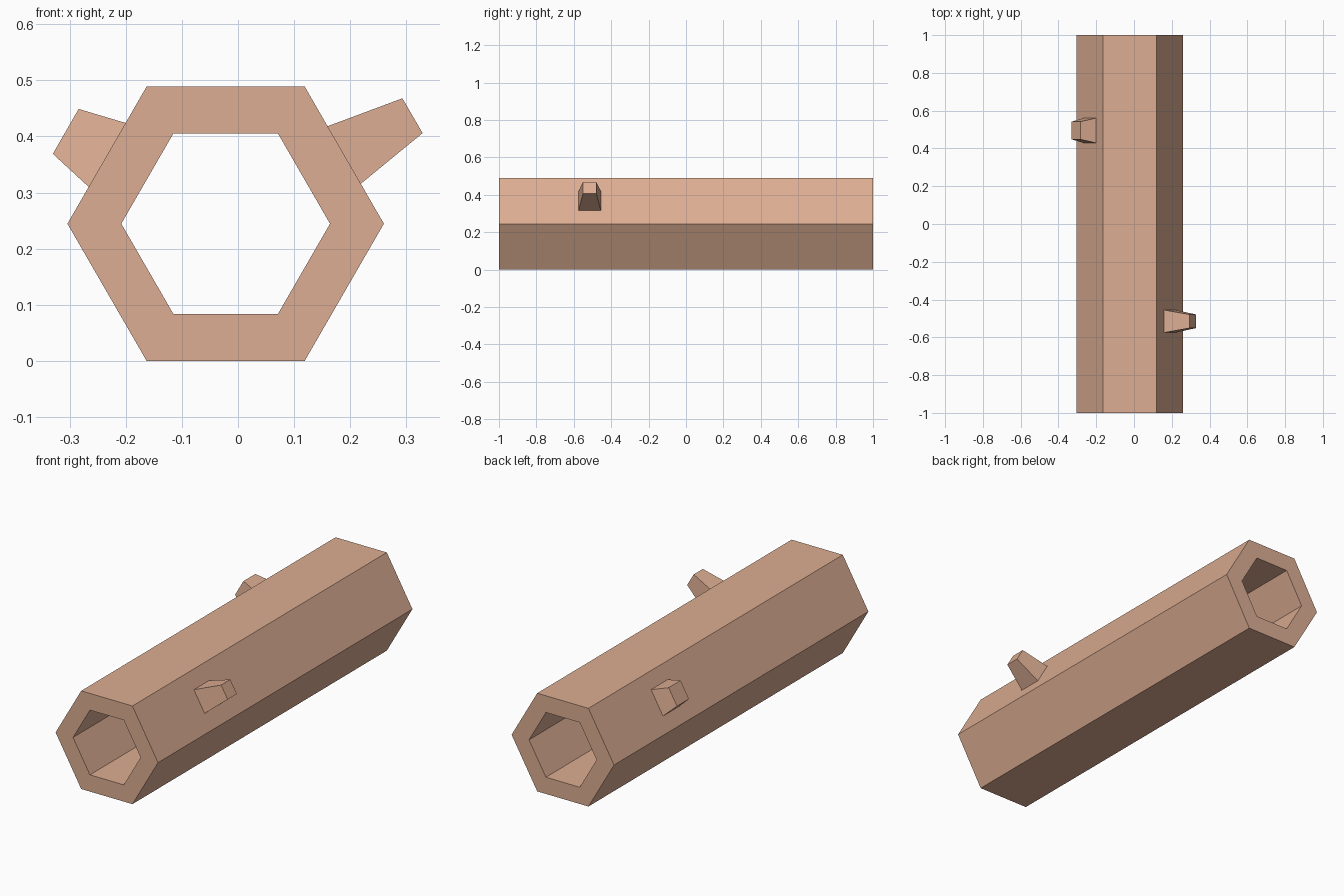
import bpy, bmesh, math

if "Cube" in bpy.data.objects:
    bpy.data.objects.remove(bpy.data.objects["Cube"])

wood = bpy.data.materials.new("tan wood")
wood.diffuse_color = (0.72, 0.42, 0.29, 1)
wood.use_nodes = True
wood.node_tree.nodes["Principled BSDF"].inputs["Base Color"].default_value = wood.diffuse_color

CX, CZ = -0.022, 0.2445


def make(name, bm):
    bmesh.ops.recalc_face_normals(bm, faces=bm.faces)
    mesh = bpy.data.meshes.new(name)
    bm.to_mesh(mesh)
    bm.free()
    mesh.materials.append(wood)
    obj = bpy.data.objects.new(name, mesh)
    bpy.context.collection.objects.link(obj)


# Hollow six-sided log, open at both ends
bm = bmesh.new()


def hex_ring(r, y):
    return [bm.verts.new((CX + r * math.cos(i * math.pi / 3), y,
                          CZ + r * math.sin(i * math.pi / 3))) for i in range(6)]


loops = [hex_ring(0.282, -1), hex_ring(0.282, 1), hex_ring(0.186, 1), hex_ring(0.186, -1)]
for k in range(4):
    a, b = loops[k], loops[(k + 1) % 4]
    for i in range(6):
        j = (i + 1) % 6
        bm.faces.new((a[i], a[j], b[j], b[i]))
make("hollow_log", bm)


# Tapered branch stubs: (upper, lower) points in x/z and half width, at base and tip
def stub(name, y, base, base_w, tip, tip_w):
    bm = bmesh.new()
    ends = []
    for (up, low), w in ((base, base_w), (tip, tip_w)):
        ends.append([bm.verts.new((p[0], y + s * w, p[1]))
                     for p, s in ((up, -1), (up, 1), (low, 1), (low, -1))])
    for ring in ends:
        bm.faces.new(ring)
    for i in range(4):
        j = (i + 1) % 4
        bm.faces.new((ends[0][i], ends[0][j], ends[1][j], ends[1][i]))
    make(name, bm)


stub("right_branch_stub", -0.515, ((0.159, 0.418), (0.218, 0.315)), 0.06,
     ((0.293, 0.468), (0.329, 0.406)), 0.036)
stub("left_branch_stub", 0.495, ((-0.2, 0.424), (-0.266, 0.31)), 0.066,
     ((-0.284, 0.449), (-0.33, 0.369)), 0.047)
